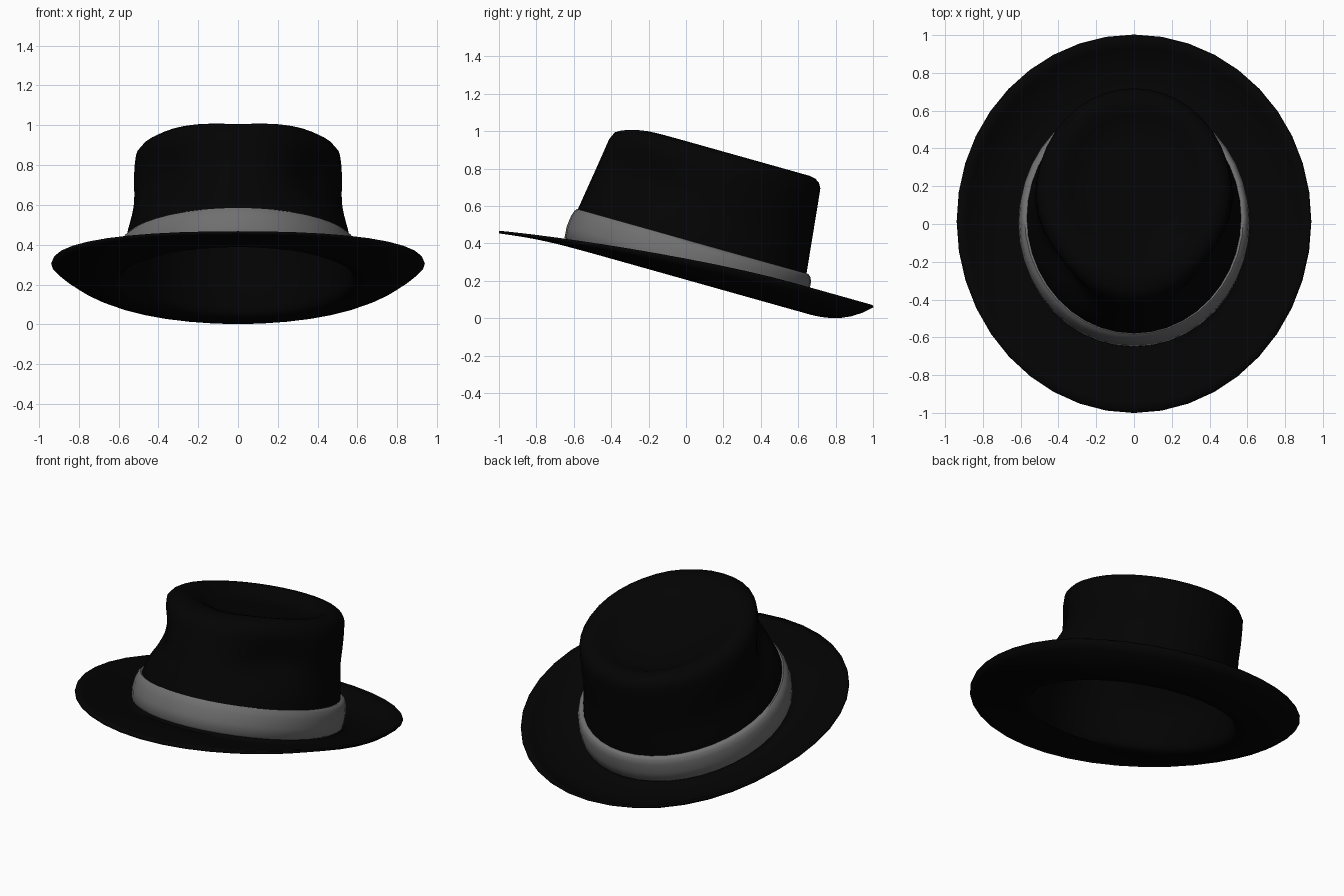
import bpy, bmesh
from math import sin, cos, pi, exp, radians, degrees

if "Cube" in bpy.data.objects:
    bpy.data.objects.remove(bpy.data.objects["Cube"])

SEG = 40
TILT = radians(-15.7)


def front_angle(p):
    """Degrees away from the front, 0 to 180."""
    d = degrees(p) % 360
    return min(d, 360 - d)


def oval(width, front, back, height):
    """Oval ring as a function of the angle; height may vary with the angle."""
    c, b = (front + back) / 2, (back - front) / 2
    pts = []
    for i in range(SEG):
        p = 2 * pi * i / SEG
        a = front_angle(p)
        w = height(a) if callable(height) else height
        # side pinches in the front half of the crown
        spread = 0.16 if w > 0.65 else 0.12
        k = 1 - 0.14 * exp(-((a - 52) / 24) ** 2) * exp(-((w - 0.65) / spread) ** 2)
        pts.append((k * width * sin(p), c - k * b * cos(p), w))
    return pts


def loft(name, rings, tip=None):
    bm = bmesh.new()
    loops = [[bm.verts.new(v) for v in r] for r in rings]
    for lo, hi in zip(loops, loops[1:]):
        for i in range(SEG):
            j = (i + 1) % SEG
            bm.faces.new((lo[i], lo[j], hi[j], hi[i]))
    if tip:
        t = bm.verts.new(tip)
        for i in range(SEG):
            bm.faces.new((loops[-1][i], loops[-1][(i + 1) % SEG], t))
    bmesh.ops.recalc_face_normals(bm, faces=bm.faces)
    me = bpy.data.meshes.new(name)
    bm.to_mesh(me)
    bm.free()
    ob = bpy.data.objects.new(name, me)
    bpy.context.collection.objects.link(ob)
    ob.rotation_euler.x = TILT
    for o in bpy.context.selected_objects:
        o.select_set(False)
    ob.select_set(True)
    bpy.context.view_layer.objects.active = ob
    bpy.ops.object.shade_smooth_by_angle(angle=radians(60))
    return ob


def paint(ob, name, v):
    mat = bpy.data.materials.new(name)
    mat.diffuse_color = (v, v, v, 1)
    mat.use_nodes = True
    mat.node_tree.nodes["Principled BSDF"].inputs["Base Color"].default_value = mat.diffuse_color
    ob.data.materials.append(mat)


# Brim: flat near the crown, dipping at the front and curling up at sides and back
def brim_height(t):
    def f(a):
        s = min(a / 125, 1)
        s = s * s * (3 - 2 * s)
        rim = 0.173 + 0.16 * s
        return 0.205 + (rim - 0.205) * t ** (1.6 + 1.2 * s)
    return f


rings = []
for n in range(8):
    t = 1 - n / 7
    k = 0.65 + 0.35 * t
    rings.append(oval(0.935 * k, -0.071 - 1.016 * k, -0.071 + 1.016 * k, brim_height(t)))

# Crown wall: turned up from the brim, with a slight waist
rings.append(oval(0.588, -0.722, 0.572, 0.225))
rings.append(oval(0.578, -0.715, 0.562, 0.25))
for n in range(12):
    t = n / 11
    waist = 0.018 * exp(-((t - 0.45) / 0.3) ** 2)
    rings.append(oval(0.562 - 0.047 * t - waist, -0.708 + 0.06 * t, 0.549 - 0.046 * t, 0.40 + 0.41 * t))

# Rounded crown edge and the dent in the top; the edge drops slightly at the front
for width, front, back, h, drop in [
        (0.507, -0.63, 0.497, 0.86, 0.01), (0.487, -0.60, 0.483, 0.885, 0.018),
        (0.462, -0.565, 0.46, 0.90, 0.02), (0.43, -0.525, 0.43, 0.905, 0.016),
        (0.385, -0.47, 0.39, 0.895, 0.01), (0.34, -0.41, 0.35, 0.872, 0),
        (0.29, -0.34, 0.30, 0.848, 0), (0.23, -0.26, 0.23, 0.838, 0),
        (0.12, -0.14, 0.12, 0.838, 0)]:
    rings.append(oval(width, front, back, lambda a, h=h, d=drop: h - d * exp(-(a / 25) ** 2)))
hat = loft("hat_body", rings, tip=(0, -0.01, 0.84))
solid = hat.modifiers.new("felt_thickness", 'SOLIDIFY')
solid.thickness = 0.014
solid.offset = 0
paint(hat, "black_felt", 0.001)

# Hat band: rounded strip around the crown, its edges tucked into the felt
band = loft("hat_band", [oval(*r) for r in [
    (0.588, -0.725, 0.573, 0.225), (0.607, -0.742, 0.59, 0.24),
    (0.613, -0.747, 0.595, 0.30), (0.607, -0.74, 0.592, 0.36),
    (0.596, -0.73, 0.583, 0.39), (0.58, -0.72, 0.566, 0.405),
    (0.563, -0.708, 0.55, 0.40)]])
paint(band, "grey_ribbon", 0.16)
